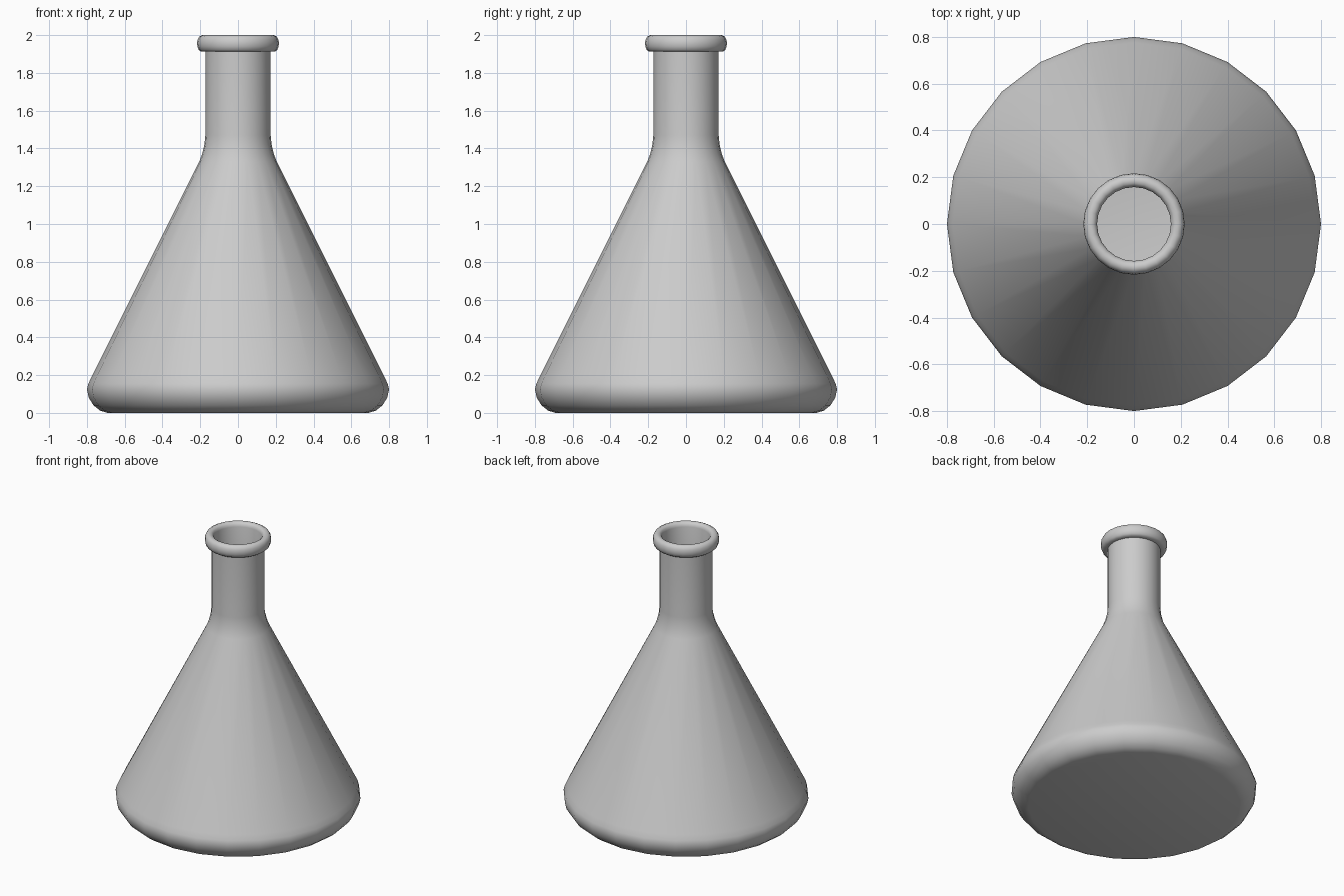
import bpy, bmesh
from math import radians, sin, cos, pi

cube = bpy.data.objects.get("Cube")
if cube:
    bpy.data.objects.remove(cube, do_unlink=True)

SIDES = 24


def make_material(name, rgb):
    mat = bpy.data.materials.new(name)
    mat.use_nodes = True
    mat.diffuse_color = (*rgb, 1)
    mat.node_tree.nodes["Principled BSDF"].inputs["Base Color"].default_value = (*rgb, 1)
    return mat


def lathe(name, profile, mat):
    """Spin a profile that starts and ends on the axis into a closed shell."""
    bm = bmesh.new()
    rings = []
    for r, z in profile:
        if r == 0:
            rings.append([bm.verts.new((0, 0, z))] * SIDES)
        else:
            rings.append([bm.verts.new((r * cos(2 * pi * i / SIDES), r * sin(2 * pi * i / SIDES), z))
                          for i in range(SIDES)])
    for a, b in zip(rings, rings[1:]):
        for i in range(SIDES):
            j = (i + 1) % SIDES
            corners = list(dict.fromkeys((a[i], a[j], b[j], b[i])))
            bm.faces.new(corners)
    bmesh.ops.recalc_face_normals(bm, faces=bm.faces)
    mesh = bpy.data.meshes.new(name)
    bm.to_mesh(mesh)
    bm.free()
    mesh.materials.append(mat)
    obj = bpy.data.objects.new(name, mesh)
    bpy.context.collection.objects.link(obj)
    bpy.ops.object.select_all(action='DESELECT')
    obj.select_set(True)
    bpy.context.view_layer.objects.active = obj
    bpy.ops.object.shade_smooth_by_angle(angle=radians(40))
    return obj


glass = make_material("grey glass", (0.6, 0.6, 0.6))

# Outer wall: base, rounded heel, cone, shoulder and neck
outer = [(0, 0), (0.69, 0), (0.73, 0.012), (0.765, 0.04), (0.79, 0.08), (0.8, 0.125),
         (0.792, 0.155), (0.776, 0.19), (0.205, 1.33), (0.19, 1.37), (0.178, 1.42),
         (0.173, 1.47), (0.173, 1.912)]

# Rounded lip around the mouth
lip = [(0.195, 1.912), (0.208, 1.922), (0.215, 1.94), (0.217, 1.958), (0.214, 1.976),
       (0.206, 1.992), (0.19, 2.0), (0.174, 1.997), (0.163, 1.988), (0.158, 1.97)]

# Inner wall down to the floor
inner = [(0.158, 1.47), (0.163, 1.415), (0.175, 1.365), (0.19, 1.325), (0.76, 0.185),
         (0.782, 0.125), (0.755, 0.055), (0.69, 0.018), (0, 0.018)]

lathe("flask", outer + lip + inner, glass)
